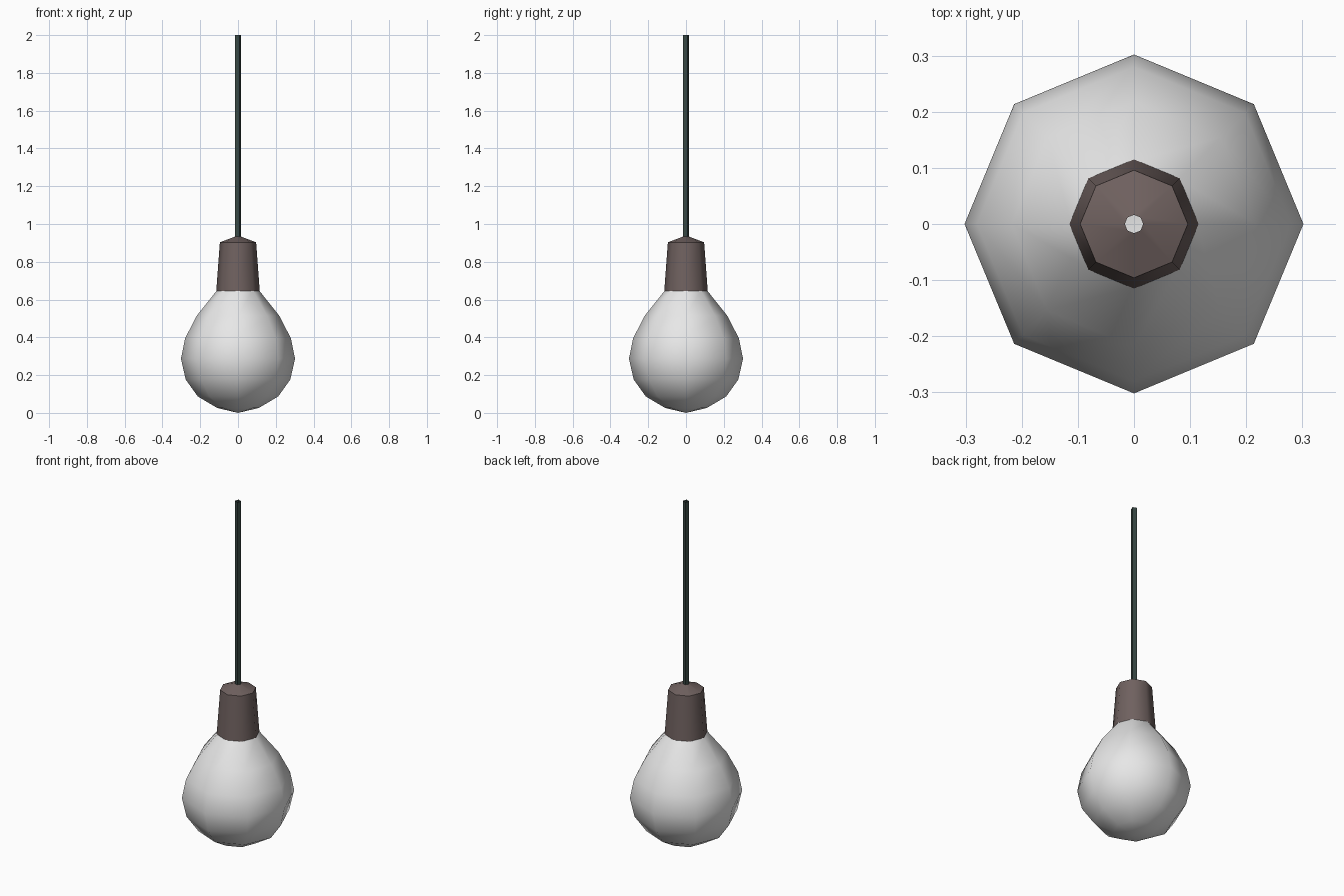
import bpy, bmesh, math

if "Cube" in bpy.data.objects:
    bpy.data.objects.remove(bpy.data.objects["Cube"])


def material(name, rgb):
    m = bpy.data.materials.new(name)
    m.diffuse_color = (*rgb, 1)
    m.use_nodes = True
    m.node_tree.nodes["Principled BSDF"].inputs["Base Color"].default_value = m.diffuse_color
    return m


def lathe(name, profile, sides, mat, turn=0.0, smooth=None):
    """Revolve (radius, z) points, listed bottom to top, around the z axis."""
    bm = bmesh.new()
    rings = []
    for r, z in profile:
        if r == 0:
            rings.append([bm.verts.new((0, 0, z))] * sides)
        else:
            angles = [turn + 2 * math.pi * i / sides for i in range(sides)]
            rings.append([bm.verts.new((r * math.cos(a), r * math.sin(a), z)) for a in angles])
    for low, high in zip(rings, rings[1:]):
        for i in range(sides):
            j = (i + 1) % sides
            corners = [low[i], low[j], high[j], high[i]]
            bm.faces.new(list(dict.fromkeys(corners)))
    mesh = bpy.data.meshes.new(name)
    bm.to_mesh(mesh)
    bm.free()
    mesh.materials.append(mat)
    obj = bpy.data.objects.new(name, mesh)
    bpy.context.collection.objects.link(obj)
    if smooth:
        bpy.ops.object.select_all(action='DESELECT')
        obj.select_set(True)
        bpy.context.view_layer.objects.active = obj
        bpy.ops.object.shade_smooth_by_angle(angle=math.radians(smooth))
    return obj


glass = material("pale_glass", (0.8, 0.8, 0.8))
brown = material("brown_socket", (0.16, 0.12, 0.115))
green = material("dark_green_cord", (0.04, 0.065, 0.058))

# Glass bulb, open at the neck
lathe("bulb", [(0, 0), (0.11, 0.026), (0.213, 0.087), (0.277, 0.177), (0.302, 0.287),
               (0.28, 0.395), (0.218, 0.515), (0.112, 0.648)], 8, glass, smooth=60)

# Tapered socket with a shallow sloped top and a hole for the cord
lathe("socket", [(0.115, 0.646), (0.096, 0.903), (0.0165, 0.933)], 8, brown, smooth=50)

# Square hanging cord, open at the ends
lathe("cord", [(0.0175, 0.93), (0.0175, 2.0)], 4, green, turn=math.radians(22.5))
